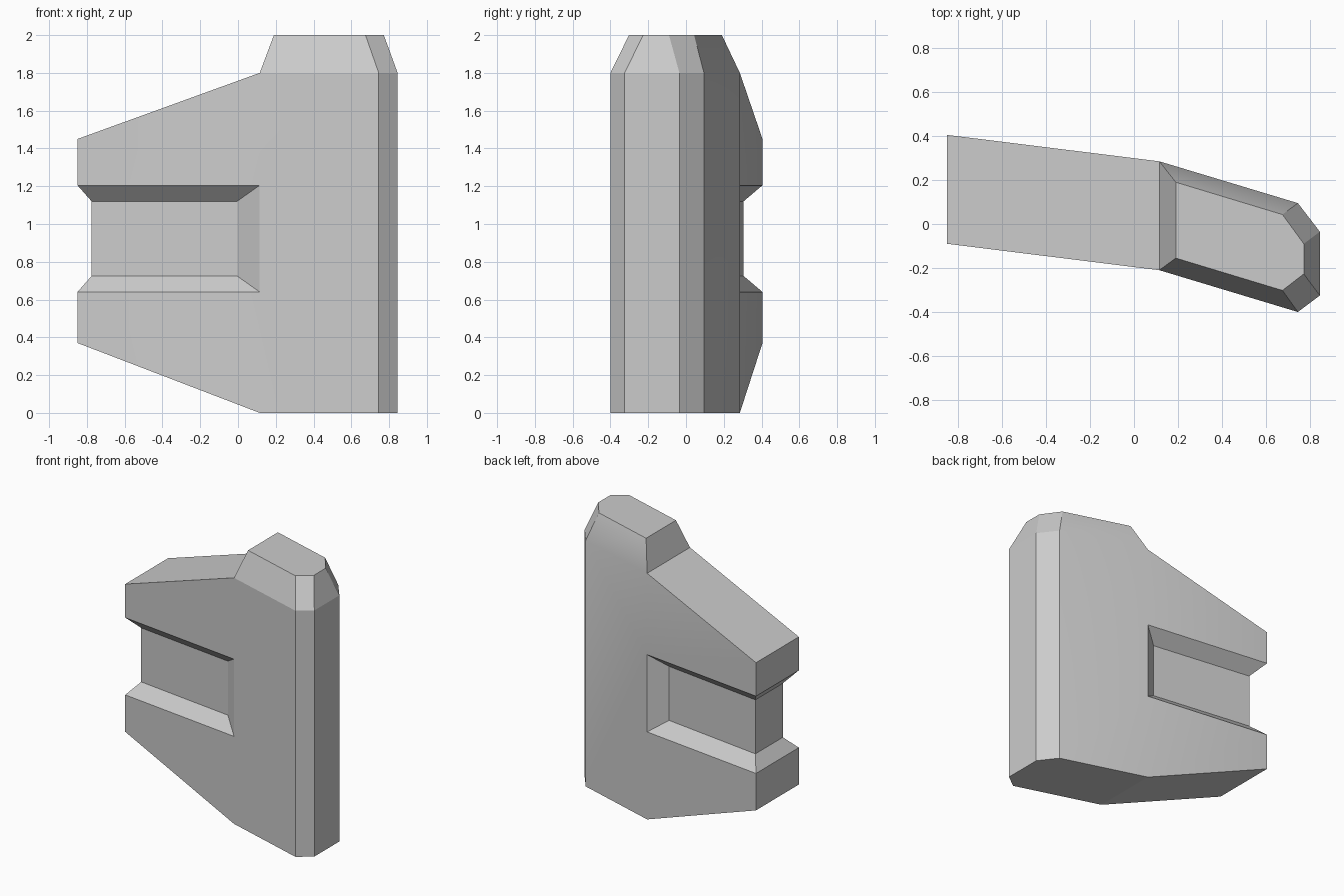
import bpy, bmesh, math

if "Cube" in bpy.data.objects:
    bpy.data.objects.remove(bpy.data.objects["Cube"])

bm = bmesh.new()


def loop(plan, heights):
    return [bm.verts.new((x, y, z)) for (x, y), z in zip(plan, heights)]


def face(*verts):
    bm.faces.new(verts)


# Plan corners in order: wing front, hinge front, hinge back, wing back
outer = [(-0.85, -0.09), (0.115, -0.21), (0.115, 0.285), (-0.85, 0.405)]
core = [(-0.775, -0.012), (-0.005, -0.11), (-0.005, 0.203), (-0.775, 0.305)]

# Wing: sloped bottom, channel lips and recessed core, sloped top
wing = [loop(outer, (0.37, 0, 0, 0.37)),
        loop(outer, [0.64] * 4),
        loop(core, [0.725] * 4),
        loop(core, [1.12] * 4),
        loop(outer, [1.205] * 4),
        loop(outer, (1.45, 1.8, 1.8, 1.45))]
for low, high in zip(wing, wing[1:]):
    for i, j in ((0, 1), (2, 3), (3, 0)):
        face(low[i], low[j], high[j], high[i])
face(*wing[0])
face(*wing[5])

# Inner end walls of the channel, front and back
for i in (1, 2):
    face(wing[1][i], wing[2][i], wing[3][i], wing[4][i])

# Upright body with chamfered right end
nose = [(0.745, -0.40), (0.845, -0.325), (0.845, -0.035), (0.745, 0.095)]
base = loop(nose, [0] * 4)
rim = loop(nose, [1.8] * 4)
face(*[w[1] for w in wing[:2]], wing[4][1], wing[5][1], rim[0], base[0])
face(*[w[2] for w in wing[:2]], wing[4][2], wing[5][2], rim[3], base[3])
for i in range(3):
    face(base[i], base[i + 1], rim[i + 1], rim[i])
face(wing[0][1], *base, wing[0][2])

# Tapered cap
cap_plan = [(0.19, -0.155), (0.675, -0.302), (0.772, -0.227),
            (0.772, -0.09), (0.675, 0.043), (0.19, 0.19)]
cap = loop(cap_plan, [2.0] * 6)
shoulder = [wing[5][1], *rim, wing[5][2]]
for i in range(6):
    j = (i + 1) % 6
    face(shoulder[i], shoulder[j], cap[j], cap[i])
face(*cap)

bmesh.ops.recalc_face_normals(bm, faces=bm.faces)
mesh = bpy.data.meshes.new("armour_plate")
bm.to_mesh(mesh)
bm.free()
plate = bpy.data.objects.new("armour_plate", mesh)
bpy.context.collection.objects.link(plate)

# Soften only the shallow fold between wing and body
bpy.context.view_layer.objects.active = plate
plate.select_set(True)
bpy.ops.object.shade_smooth_by_angle(angle=math.radians(20))
